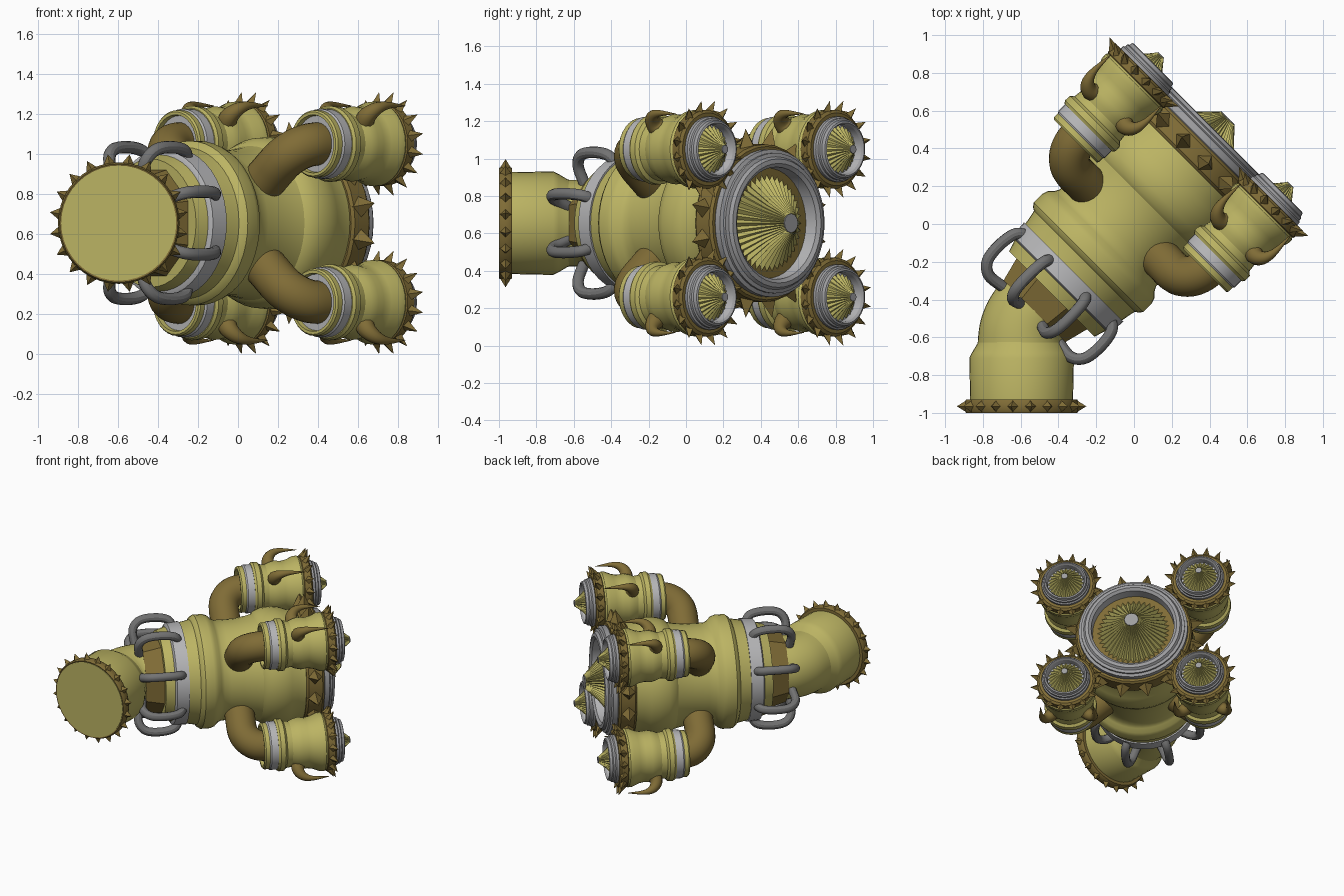
import bpy, bmesh, math
from mathutils import Vector, Matrix

if "Cube" in bpy.data.objects:
    bpy.data.objects.remove(bpy.data.objects["Cube"])


def material(name, rgb):
    m = bpy.data.materials.new(name)
    m.diffuse_color = (*rgb, 1)
    m.use_nodes = True
    m.node_tree.nodes["Principled BSDF"].inputs["Base Color"].default_value = m.diffuse_color
    return m


YELLOW = material("dull yellow", (0.50, 0.455, 0.125))
BROWN = material("dark bronze", (0.215, 0.15, 0.037))
LIGHT = material("light grey", (0.47, 0.47, 0.48))
MID = material("mid grey", (0.34, 0.34, 0.35))
DARK = material("dark grey", (0.17, 0.17, 0.17))


def finish(bm, name, mat, frame):
    bmesh.ops.recalc_face_normals(bm, faces=bm.faces)
    me = bpy.data.meshes.new(name)
    bm.to_mesh(me)
    bm.free()
    me.materials.append(mat)
    ob = bpy.data.objects.new(name, me)
    ob.matrix_world = frame
    bpy.context.collection.objects.link(ob)
    return ob


def lathe(name, profile, mat, frame, n=40, ripple=0.0, phase=0.0):
    """Turn (radius, along) points round the local z axis."""
    bm = bmesh.new()
    rings = []
    for r, z in profile:
        if r == 0:
            rings.append([bm.verts.new((0, 0, z))] * n)
            continue
        ring = []
        for i in range(n):
            a = math.tau * i / n + phase
            k = r * (1 - ripple * (i % 2))
            ring.append(bm.verts.new((k * math.cos(a), k * math.sin(a), z)))
        rings.append(ring)
    for p, q in zip(rings, rings[1:]):
        for i in range(n):
            j = (i + 1) % n
            bm.faces.new(list(dict.fromkeys((p[i], p[j], q[j], q[i]))))
    return finish(bm, name, mat, frame)


def smooth_path(pts, steps=6):
    p = [2 * pts[0] - pts[1]] + pts + [2 * pts[-1] - pts[-2]]
    out = []
    for a, b, c, d in zip(p, p[1:], p[2:], p[3:]):
        for k in range(steps):
            t = k / steps
            out.append(0.5 * (2 * b + (c - a) * t + (2 * a - 5 * b + 4 * c - d) * t * t
                              + (3 * b - a - 3 * c + d) * t ** 3))
    return out + [pts[-1]]


def tube(name, pts, normal, radius, mat, frame, n=16, tip=1.0):
    """Sweep a circle along a flat path; tip scales the far end."""
    pts = smooth_path(pts)
    bm = bmesh.new()
    rings = []
    for i, p in enumerate(pts):
        t = (pts[min(i + 1, len(pts) - 1)] - pts[max(i - 1, 0)]).normalized()
        b = t.cross(normal)
        f = i / (len(pts) - 1)
        r = radius * (1 + (tip - 1) * f ** 1.3)
        rings.append([bm.verts.new(p + r * (math.cos(math.tau * j / n) * normal
                                            + math.sin(math.tau * j / n) * b)) for j in range(n)])
    for p, q in zip(rings, rings[1:]):
        for j in range(n):
            bm.faces.new((p[j], p[(j + 1) % n], q[(j + 1) % n], q[j]))
    bm.faces.new(rings[0])
    bm.faces.new(rings[-1])
    return finish(bm, name, mat, frame)


def radial_tube(name, path, angle, radius, mat, frame, **kw):
    c, s = math.cos(angle), math.sin(angle)
    pts = [Vector((r * c, r * s, z)) for r, z in path]
    return tube(name, pts, Vector((-s, c, 0)), radius, mat, frame, **kw)


def spikes(name, count, r0, r1, z, half, frame, lean=0.0):
    """Ring of four-sided spikes pointing outward."""
    bm = bmesh.new()
    for i in range(count):
        a = math.tau * (i + 0.5) / count
        out = Vector((math.cos(a), math.sin(a), 0))
        side = Vector((-out.y, out.x, 0)) * half
        up = Vector((0, 0, half))
        base = out * r0 + Vector((0, 0, z))
        tip = bm.verts.new(out * r1 + Vector((0, 0, z + lean)))
        q = [bm.verts.new(base + d) for d in (side, up, -side, -up)]
        bm.faces.new(q)
        for j in range(4):
            bm.faces.new((q[j], q[(j + 1) % 4], tip))
    return finish(bm, name, BROWN, frame)


def frame_of(origin, x, y, z):
    return Matrix.Translation(origin) @ Matrix((x, y, z)).transposed().to_4x4()


H = math.sqrt(0.5)
MAIN = frame_of((-0.0325, 0.0325, 0.655), (-H, H, 0), (0, 0, 1), (H, H, 0))
INLET = frame_of((-0.595, 0, 0.655), (-1, 0, 0), (0, 0, 1), (0, 1, 0))

# inlet: spiked flange, collar and elbow
lathe("inlet_flange", [(0, -0.992), (0.28, -0.992), (0.295, -1.0), (0.303, -0.985),
                       (0.303, -0.945), (0.295, -0.93), (0, -0.93)], BROWN, INLET)
lathe("inlet_cap", [(0, -1.0), (0.287, -1.0), (0.287, -0.985), (0, -0.985)], YELLOW, INLET)
spikes("inlet_spikes", 20, 0.295, 0.347, -0.965, 0.032, INLET)
lathe("inlet_collar", [(0, -0.94), (0.272, -0.94), (0.277, -0.71), (0.262, -0.68),
                       (0.235, -0.635), (0.23, -0.62), (0, -0.62)], YELLOW, INLET)
bend = [Vector((-0.595, -0.66, 0.655)), Vector((-0.595, -0.63, 0.655))]
for a in (15, 30, 45):
    a = math.radians(a)
    bend.append(Vector((-0.595 + 0.241 * (1 - math.cos(a)), -0.63 + 0.241 * math.sin(a), 0.655)))
bend.append(bend[-1] + Vector((0.1, 0.1, 0)))
tube("inlet_elbow", bend, Vector((0, 0, 1)), 0.232, YELLOW, Matrix(), n=40)

# neck: faceted bronze collar, yellow plate, grey band
lathe("neck_collar", [(0, -0.70), (0.25, -0.70), (0.30, -0.52), (0, -0.52)], BROWN, MAIN,
      n=8, phase=math.pi / 8)
lathe("neck_plate", [(0, -0.57), (0.32, -0.57), (0.345, -0.49), (0, -0.49)], YELLOW, MAIN)
lathe("neck_band", [(0, -0.505), (0.345, -0.505), (0.365, -0.495), (0.372, -0.405), (0, -0.405)],
      LIGHT, MAIN)
for i in range(8):
    radial_tube("handle", [(0.33, -0.44), (0.39, -0.48), (0.41, -0.58), (0.395, -0.685),
                           (0.33, -0.735), (0.22, -0.725)],
                math.tau * (i + 0.5) / 8, 0.031, DARK, MAIN, n=12)

# main body shell
lathe("main_body", [(0, -0.415), (0.36, -0.415), (0.372, -0.35), (0.378, -0.325), (0.395, -0.315),
                    (0.41, -0.295), (0.41, -0.23), (0.40, -0.20), (0.375, -0.175),
                    (0.362, -0.15), (0.36, -0.10),
                    (0.362, 0.0), (0.375, 0.09), (0.385, 0.13), (0.405, 0.15), (0.425, 0.20),
                    (0.43, 0.27), (0.42, 0.33), (0.40, 0.38), (0.40, 0.46), (0, 0.46)],
      YELLOW, MAIN, n=48)
lathe("main_spike_band", [(0, 0.435), (0.41, 0.435), (0.422, 0.45), (0.422, 0.55),
                          (0.41, 0.565), (0, 0.565)], BROWN, MAIN, n=32)
spikes("main_spikes", 16, 0.412, 0.515, 0.495, 0.055, MAIN, lean=0.01)


def nozzle_mouth(label, k, frame, rim, face, depth, tip):
    """Stepped grey rim with a light recess and a ridged cone."""
    lathe(label + "_rim", [(0, face - 0.1), (rim * 0.97, face - 0.1), (rim, face - 0.085),
                           (rim, face - 0.05), (rim * 0.95, face - 0.042),
                           (rim * 0.95, face - 0.028), (rim * 0.9, face - 0.022),
                           (rim * 0.87, face - 0.004), (rim * 0.81, face),
                           (rim * 0.76, face - 0.015)], MID, frame)
    lathe(label + "_recess", [(rim * 0.76, face - 0.015), (rim * 0.745, depth), (0, depth)],
          LIGHT, frame)
    lathe(label + "_cone", [(rim * 0.745, depth + 0.004), (rim * 0.36, depth + (tip - depth) * 0.55),
                            (rim * 0.13, tip - 0.004)], YELLOW, frame, n=k, ripple=0.13)
    lathe(label + "_cone_tip", [(rim * 0.13, tip - 0.02), (rim * 0.13, tip), (0, tip)],
          MID, frame, n=12)


nozzle_mouth("main_nozzle", 80, MAIN, 0.395, 0.655, 0.535, 0.75)

# four side nozzles with feed pipes, horns and spikes
DU, DV = 0.485, 0.395
DIST = math.hypot(DU, DV)
for su in (-1, 1):
    for sv in (-1, 1):
        F = MAIN @ Matrix.Translation((su * DU, sv * DV, 0))
        arc = [(0.30, -0.03), (0.40, -0.03)]
        for a in (0, 22.5, 45, 67.5, 90):
            a = math.radians(a)
            arc.append((DIST - 0.15 + 0.15 * math.sin(a), -0.03 + 0.15 * (1 - math.cos(a))))
        arc.append((DIST, 0.18))
        radial_tube("feed_pipe", arc, math.atan2(sv * DV, su * DU), 0.108, BROWN, MAIN, n=24)
        lathe("side_back_rim", [(0.14, 0.125), (0.145, 0.09), (0.16, 0.09), (0.168, 0.10),
                                (0.168, 0.135), (0, 0.135)], YELLOW, F, n=32)
        lathe("side_back_disc", [(0.141, 0.115), (0, 0.115)], LIGHT, F, n=32)
        lathe("side_band", [(0, 0.13), (0.168, 0.13), (0.175, 0.14), (0.175, 0.195), (0, 0.195)],
              LIGHT, F, n=32)
        lathe("side_body", [(0, 0.19), (0.18, 0.19), (0.19, 0.205), (0.188, 0.24),
                            (0.17, 0.255), (0.165, 0.295), (0.178, 0.325), (0.188, 0.365),
                            (0.182, 0.41), (0.19, 0.455), (0.21, 0.50), (0.212, 0.53),
                            (0.20, 0.55), (0, 0.55)], YELLOW, F, n=32)
        lathe("side_spike_band", [(0, 0.54), (0.203, 0.54), (0.211, 0.547), (0.211, 0.595),
                                  (0.195, 0.607), (0, 0.607)], BROWN, F, n=32)
        spikes("side_spikes", 16, 0.203, 0.264, 0.573, 0.031, F, lean=0.035)
        nozzle_mouth("side_nozzle", 48, F, 0.175, 0.675, 0.615, 0.735)
        for deg in (45, 135):
            radial_tube("horn", [(0.14, 0.345), (0.20, 0.335), (0.25, 0.365), (0.272, 0.43),
                                 (0.268, 0.55)], math.radians(sv * deg), 0.053, BROWN, F,
                        n=12, tip=0.03)

# smooth shading with sharp edges kept
bpy.ops.object.select_all(action='SELECT')
bpy.context.view_layer.objects.active = bpy.context.scene.objects[0]
bpy.ops.object.shade_smooth_by_angle(angle=math.radians(30))
